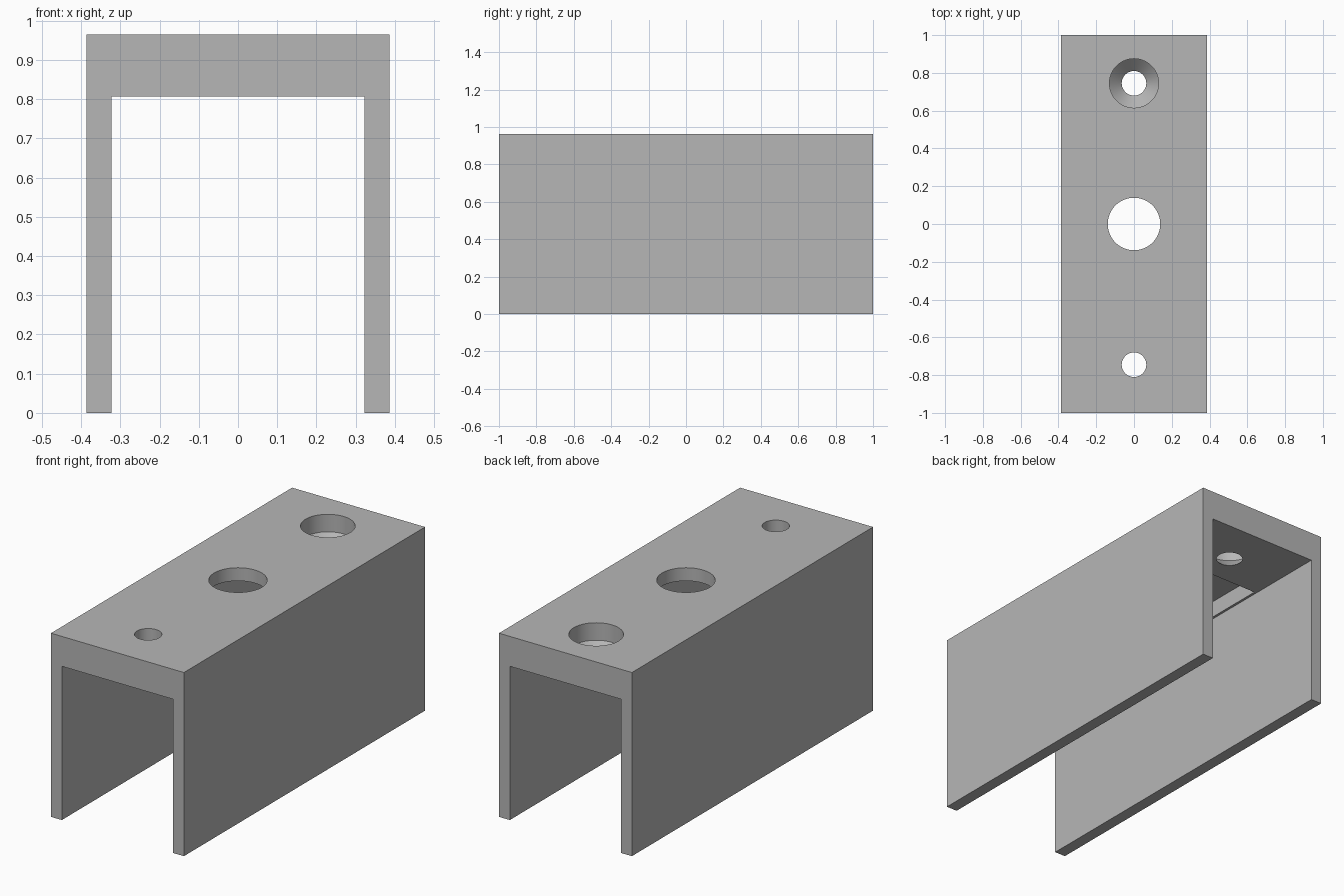
import bpy
import bmesh
import math

cube = bpy.data.objects.get("Cube")
if cube:
    bpy.data.objects.remove(cube, do_unlink=True)

HALF_W, INNER_W, HEIGHT, CEILING = 0.386, 0.323, 0.964, 0.807
LOW, HIGH = 0.7, 1.1          # cutter extents past the web
SIDES = 64

grey = bpy.data.materials.new("plain grey")
grey.use_nodes = True
colour = (0.47, 0.47, 0.47, 1)
grey.diffuse_color = colour
grey.node_tree.nodes["Principled BSDF"].inputs["Base Color"].default_value = colour


def to_object(name, bm):
    bmesh.ops.recalc_face_normals(bm, faces=bm.faces)
    mesh = bpy.data.meshes.new(name)
    bm.to_mesh(mesh)
    bm.free()
    mesh.materials.append(grey)
    obj = bpy.data.objects.new(name, mesh)
    bpy.context.collection.objects.link(obj)
    return obj


def prism(name, outline, y0, y1):
    """Extrude an x-z outline along y."""
    bm = bmesh.new()
    face = bm.faces.new([bm.verts.new((x, y0, z)) for x, z in outline])
    ext = bmesh.ops.extrude_face_region(bm, geom=[face])
    verts = [g for g in ext["geom"] if isinstance(g, bmesh.types.BMVert)]
    bmesh.ops.translate(bm, vec=(0, y1 - y0, 0), verts=verts)
    return to_object(name, bm)


def lathe(name, y, profile):
    """Closed round cutter from (radius, z) points, bottom to top."""
    bm = bmesh.new()
    rings = []
    for r, z in profile:
        angles = [2 * math.pi * i / SIDES for i in range(SIDES)]
        rings.append([bm.verts.new((r * math.cos(a), y + r * math.sin(a), z))
                      for a in angles])
    for a, b in zip(rings, rings[1:]):
        for i in range(SIDES):
            j = (i + 1) % SIDES
            bm.faces.new((a[i], a[j], b[j], b[i]))
    bm.faces.new(rings[0])
    bm.faces.new(rings[-1])
    return to_object(name, bm)


# U-shaped channel
half = [(HALF_W, HEIGHT), (HALF_W, 0), (INNER_W, 0), (INNER_W, CEILING)]
outline = half + [(-x, z) for x, z in reversed(half)]
channel = prism("channel", outline, -1, 1)

# Pocket under the web, and the three holes through it
pocket = [(-0.31, LOW), (0.31, LOW), (0.31, 0.895), (-0.31, 0.895)]
cutters = [
    prism("pocket_cutter", pocket, -0.57, 0.57),
    lathe("front_hole_cutter", -0.745, [(0.065, LOW), (0.065, HIGH)]),
    lathe("middle_hole_cutter", 0, [(0.139, LOW), (0.139, HIGH)]),
    lathe("countersink_cutter", 0.745,
          [(0.065, LOW), (0.065, CEILING), (0.13, 0.872), (0.13, HIGH)]),
]
bpy.ops.object.select_all(action='DESELECT')
bpy.context.view_layer.objects.active = channel
channel.select_set(True)
for cutter in cutters:
    mod = channel.modifiers.new(cutter.name, 'BOOLEAN')
    mod.operation = 'DIFFERENCE'
    mod.solver = 'EXACT'
    mod.object = cutter
    bpy.ops.object.modifier_apply(modifier=mod.name)
    bpy.data.objects.remove(cutter, do_unlink=True)

# Round hole walls, crisp edges elsewhere
bpy.ops.object.shade_smooth_by_angle(angle=math.radians(30))
